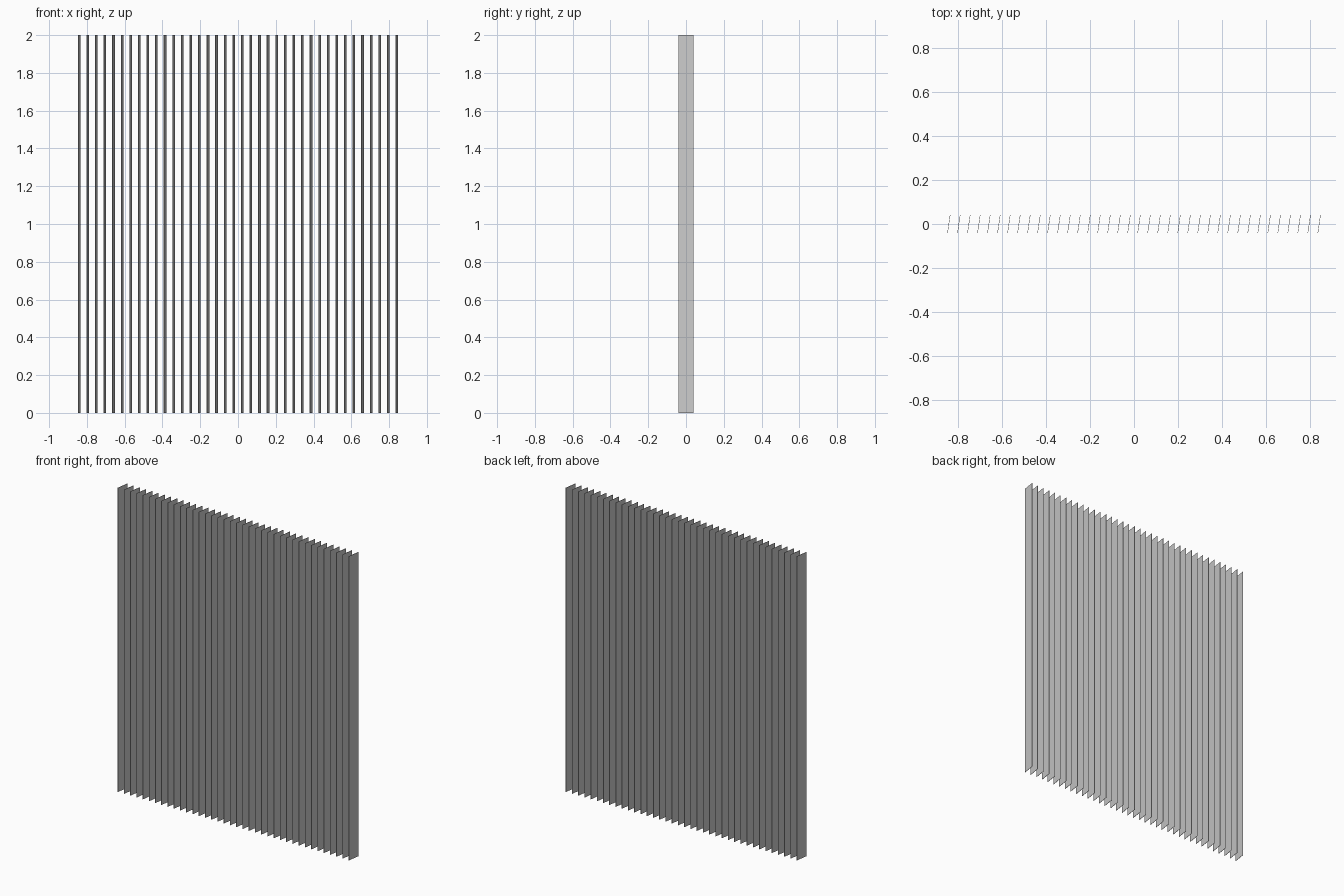
import bpy, bmesh

if "Cube" in bpy.data.objects:
    bpy.data.objects.remove(bpy.data.objects["Cube"])

COUNT = 38         # slats in the blind
SPAN = 1.682       # first to last slat centre
HALF_Y = 0.041     # half depth of a slat
LEAN = 0.006       # half sideways lean of a slat
THICK = 0.002
HEIGHT = 2.0


def add_slat(name, x):
    """Thin vertical slat, slightly turned about its upright axis."""
    t = THICK / 2
    outline = [(-LEAN - t, -HALF_Y), (-LEAN + t, -HALF_Y),
               (LEAN + t, HALF_Y), (LEAN - t, HALF_Y)]
    bm = bmesh.new()
    base = bm.faces.new([bm.verts.new((px, py, 0)) for px, py in outline])
    top = bmesh.ops.extrude_face_region(bm, geom=[base])
    verts = [g for g in top["geom"] if isinstance(g, bmesh.types.BMVert)]
    bmesh.ops.translate(bm, verts=verts, vec=(0, 0, HEIGHT))
    bmesh.ops.recalc_face_normals(bm, faces=bm.faces)
    mesh = bpy.data.meshes.new(name)
    bm.to_mesh(mesh)
    bm.free()
    obj = bpy.data.objects.new(name, mesh)
    obj.location.x = x
    bpy.context.collection.objects.link(obj)


# Row of evenly spaced vertical slats
for i in range(COUNT):
    add_slat(f"blind_slat_{i + 1:02d}", -SPAN / 2 + i * SPAN / (COUNT - 1))
